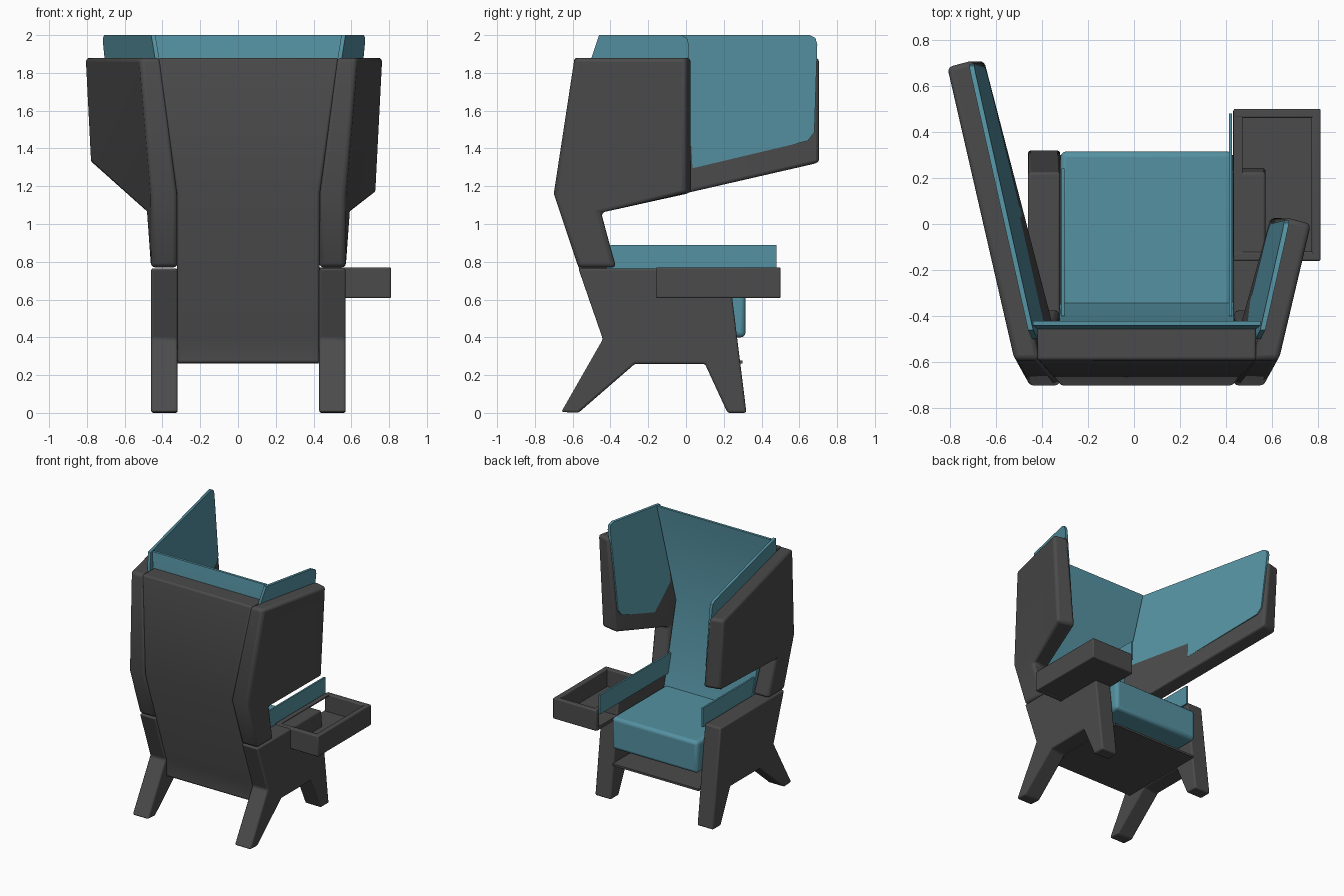
import bpy, bmesh, math

cube = bpy.data.objects.get("Cube")
if cube:
    bpy.data.objects.remove(cube, do_unlink=True)


def material(name, rgb):
    m = bpy.data.materials.new(name)
    m.use_nodes = True
    col = (*rgb, 1.0)
    m.diffuse_color = col
    m.node_tree.nodes["Principled BSDF"].inputs["Base Color"].default_value = col
    return m


GREY = material("charcoal fabric", (0.07, 0.07, 0.07))
TEAL = material("teal fabric", (0.09, 0.285, 0.36))

CX = 0.055               # middle of the seat; the tray hangs off one side
INNER, OUTER = 0.375, 0.515


def finish(name, bm, mat, bevel):
    bmesh.ops.recalc_face_normals(bm, faces=bm.faces)
    me = bpy.data.meshes.new(name)
    bm.to_mesh(me)
    bm.free()
    me.materials.append(mat)
    ob = bpy.data.objects.new(name, me)
    bpy.context.scene.collection.objects.link(ob)
    if bevel:
        b = ob.modifiers.new("soft edges", 'BEVEL')
        b.width = bevel
        b.segments = 3
        b.limit_method = 'ANGLE'
        b.angle_limit = math.radians(35)
    bpy.ops.object.select_all(action='DESELECT')
    ob.select_set(True)
    bpy.context.view_layer.objects.active = ob
    bpy.ops.object.shade_smooth_by_angle(angle=math.radians(35))
    return ob


def slab(name, outline, xa, xb, mat, bevel=0.0, caps=None, skew=0.0):
    """Side outline (y, z) spanned between two x surfaces given as functions."""
    bm = bmesh.new()
    a = [bm.verts.new((xa(y, z), y, z)) for y, z in outline]
    b = [bm.verts.new((xb(y, z), y - (skew if y > -0.2 else 0), z)) for y, z in outline]
    n = len(outline)
    for i in range(n):
        j = (i + 1) % n
        bm.faces.new((a[i], a[j], b[j], b[i]))
    for cap in caps or [range(n)]:
        bm.faces.new([a[i] for i in cap])
        bm.faces.new([b[i] for i in cap])
    return finish(name, bm, mat, bevel)


def box(name, x, y, z, mat, bevel=0.0):
    outline = [(y[0], z[0]), (y[1], z[0]), (y[1], z[1]), (y[0], z[1])]
    return slab(name, outline, lambda *_: x[0], lambda *_: x[1], mat, bevel)


def flare(y, z, lean):
    """How far a wing spreads outwards at a point of its outline."""
    if z < 1.0:
        return 0.0
    if z < 1.1:
        return 0.025
    return max(0.0, 0.224 * (y + 0.70) + lean * (z - 1.18))


def at(side, half, lean=None):
    return lambda y, z: CX + side * (half + (flare(y, z, lean) if lean else 0))


LEG_SIDE = [(-0.57, 0.765), (-0.44, 0.39), (-0.66, 0.005), (-0.57, 0), (-0.27, 0.26),
            (0.10, 0.26), (0.22, 0), (0.32, 0), (0.225, 0.765)]

# Legs, wings and linings, one set per side with different wing lengths
for side, tag, tip, tip_z, strip in ((-1, "right", 0.71, 1.325, 0.24),
                                     (1, "left", 0.03, 1.165, 0.48)):
    slab(tag + "_leg_panel", LEG_SIDE, at(side, INNER), at(side, OUTER), GREY, 0.012)

    wing = [(-0.57, 0.77), (-0.70, 1.16), (-0.59, 1.88), (tip, 1.88),
            (tip, tip_z), (-0.45, 1.06), (-0.37, 0.77)]
    slab(tag + "_wing", wing, at(side, INNER, 0.09), at(side, OUTER, 0.05), GREY, 0.022,
         caps=[(0, 1, 5, 6), (1, 2, 3, 4, 5)], skew=0.03)

    end = tip - 0.015
    lining = [(-0.50, 1.28), (-0.50, 1.88), (-0.46, 2.0), (end - 0.04, 2.0), (end - 0.01, 1.985),
              (end, 1.95), (end - 0.015, tip_z + 0.16), (end - 0.05, tip_z + 0.115),
              (-0.45, 1.18)]
    slab(tag + "_wing_lining", lining, at(side, INNER - 0.01, 0.09),
         at(side, INNER + 0.012, 0.09), TEAL)

    xs = sorted((CX + side * 0.357, CX + side * 0.37))
    box(tag + "_seat_lining", xs, (-0.40, strip), (0.74, 0.89), TEAL)


# Back shell and its cushion, widening above the bend
def widen(side, half, bend, rate):
    return lambda y, z: CX + side * (half + max(0.0, z - bend) * rate)


shell = [(-0.44, 0.265), (-0.44, 0.39), (-0.70, 1.16), (-0.59, 1.88),
         (-0.435, 1.88), (-0.52, 1.22), (-0.37, 0.62), (-0.41, 0.265)]
slab("back_shell", shell, widen(-1, INNER, 1.16, 0.14), widen(1, INNER, 1.16, 0.14), GREY, 0.012)

cushion = [(-0.33, 0.60), (-0.50, 1.26), (-0.42, 2.0), (-0.44, 2.0), (-0.53, 1.26), (-0.39, 0.60)]
slab("back_cushion", cushion, widen(-1, 0.374, 1.2, 0.15), widen(1, 0.374, 1.2, 0.15), TEAL)

# Seat
box("seat_cushion", (CX - 0.374, CX + 0.374), (-0.38, 0.315), (0.40, 0.65), TEAL, 0.025)
box("seat_base", (CX - INNER, CX + INNER), (-0.43, 0.30), (0.262, 0.278), GREY)

# Side tray: floor, walls and a thin rim over the open inner side
box("tray_floor", (0.43, 0.80), (-0.15, 0.49), (0.61, 0.635), GREY)
box("tray_outer_wall", (0.77, 0.81), (-0.16, 0.50), (0.608, 0.77), GREY, 0.008)
for name, y in (("tray_back_wall", (-0.16, -0.12)), ("tray_front_wall", (0.46, 0.50))):
    box(name, (0.432, 0.805), y, (0.608, 0.77), GREY, 0.008)
box("tray_inner_wall", (0.432, 0.47), (-0.14, 0.22), (0.61, 0.769), GREY)
box("tray_inner_rim", (0.432, 0.47), (0.20, 0.48), (0.76, 0.769), GREY)
